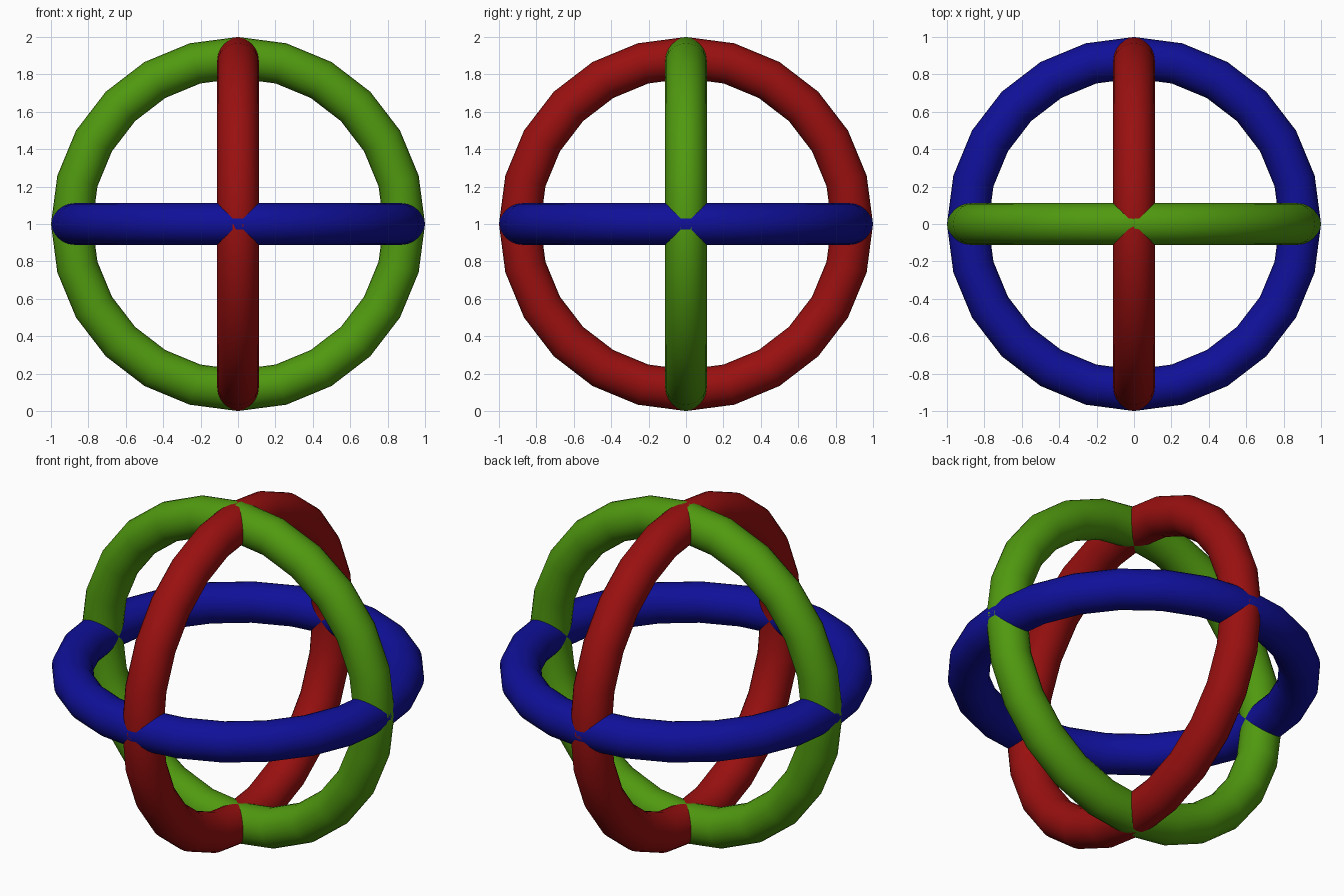
import bpy
from math import pi

if "Cube" in bpy.data.objects:
    bpy.data.objects.remove(bpy.data.objects["Cube"])

TUBE = 0.111          # tube radius
RING = 1.0 - TUBE     # ring radius to the tube centre


def ring(name, rotation, colour):
    bpy.ops.mesh.primitive_torus_add(
        major_segments=24, minor_segments=24,
        major_radius=RING, minor_radius=TUBE,
        location=(0, 0, 1), rotation=rotation)
    ob = bpy.context.object
    ob.name = name
    bpy.ops.object.shade_smooth()
    mat = bpy.data.materials.new(name + "_paint")
    mat.diffuse_color = (*colour, 1)
    mat.use_nodes = True
    mat.node_tree.nodes["Principled BSDF"].inputs["Base Color"].default_value = mat.diffuse_color
    ob.data.materials.append(mat)


# Three equal rings, one in each main plane
ring("horizontal_ring", (0, 0, 0), (0.005, 0.005, 0.32))
ring("front_facing_ring", (pi / 2, 0, 0), (0.08, 0.32, 0.005))
ring("side_facing_ring", (0, pi / 2, 0), (0.32, 0.005, 0.005))
